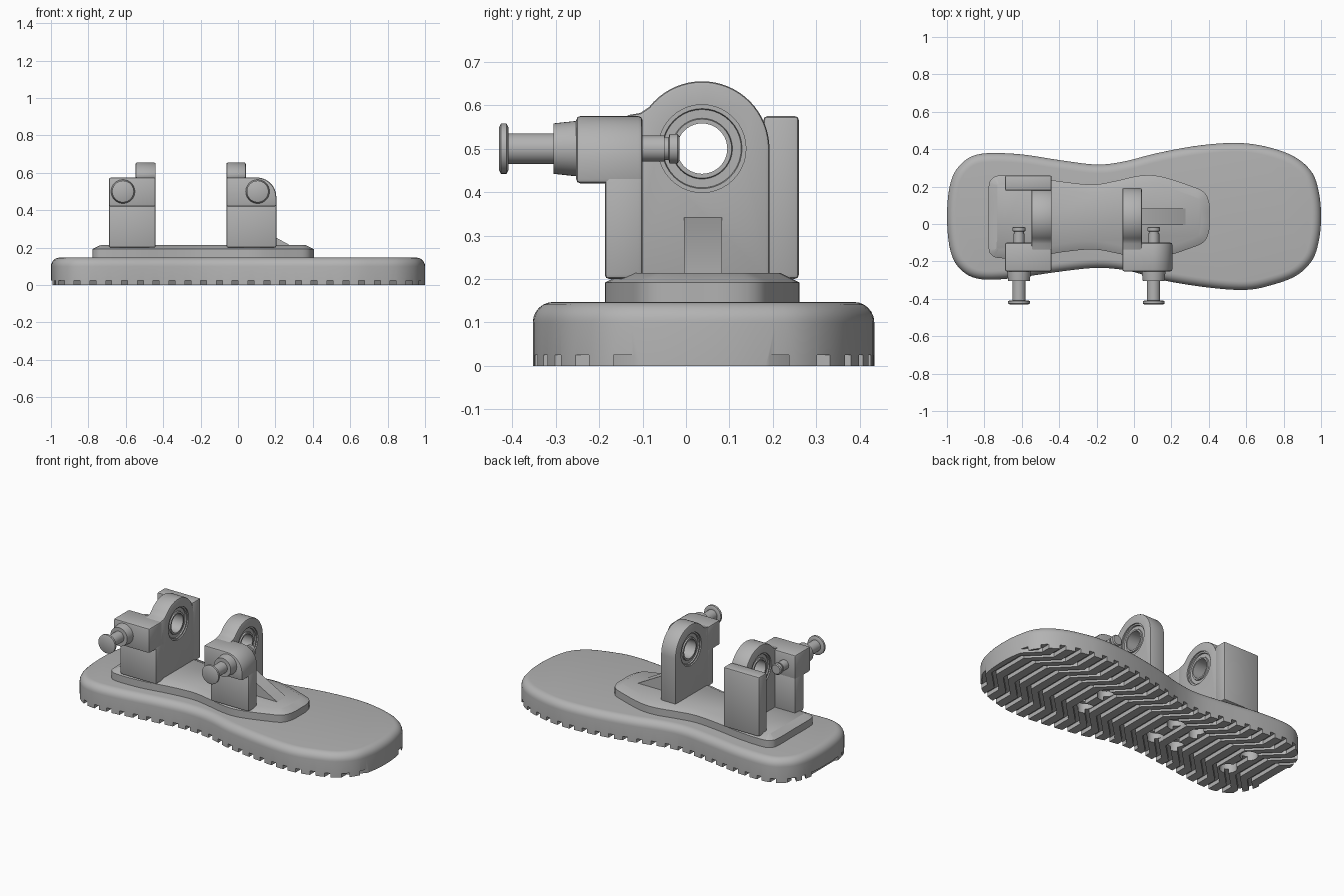
import bpy, bmesh, math
from mathutils import Vector

cube = bpy.data.objects.get("Cube")
if cube:
    bpy.data.objects.remove(cube, do_unlink=True)

grey = bpy.data.materials.new("plain grey")
grey.use_nodes = True
grey.diffuse_color = (0.45, 0.45, 0.45, 1)
grey.node_tree.nodes["Principled BSDF"].inputs["Base Color"].default_value = (0.45, 0.45, 0.45, 1)


def finish(bm, name):
    bmesh.ops.recalc_face_normals(bm, faces=bm.faces)
    mesh = bpy.data.meshes.new(name)
    bm.to_mesh(mesh)
    bm.free()
    mesh.materials.append(grey)
    ob = bpy.data.objects.new(name, mesh)
    bpy.context.collection.objects.link(ob)
    return ob


def activate(ob):
    bpy.ops.object.select_all(action='DESELECT')
    ob.select_set(True)
    bpy.context.view_layer.objects.active = ob


def smooth(ob):
    activate(ob)
    bpy.ops.object.shade_smooth_by_angle(angle=math.radians(35))


def bevel(ob, width, segments=2):
    mod = ob.modifiers.new("Bevel", 'BEVEL')
    mod.width = width
    mod.segments = segments
    mod.limit_method = 'ANGLE'
    mod.angle_limit = math.radians(40)
    activate(ob)
    bpy.ops.object.modifier_apply(modifier=mod.name)


def cut(ob, cutter):
    mod = ob.modifiers.new("Cut", 'BOOLEAN')
    mod.operation = 'DIFFERENCE'
    mod.solver = 'EXACT'
    mod.object = cutter
    activate(ob)
    bpy.ops.object.modifier_apply(modifier=mod.name)
    bpy.data.objects.remove(cutter, do_unlink=True)


def place(axis, a, b, t):
    return {'x': (t, a, b), 'y': (a, t, b), 'z': (a, b, t)}[axis]


def add_rings(bm, rings, capped=True):
    """Skin a list of equal-length point loops."""
    loops = [[bm.verts.new(p) for p in ring] for ring in rings]
    n = len(loops[0])
    pairs = list(zip(loops, loops[1:])) if capped else list(zip(loops, loops[1:] + loops[:1]))
    for low, high in pairs:
        for i in range(n):
            j = (i + 1) % n
            bm.faces.new((low[i], low[j], high[j], high[i]))
    if capped:
        bm.faces.new(loops[0][::-1])
        bm.faces.new(loops[-1])


def prism(name, points, axis, lo, hi):
    bm = bmesh.new()
    add_rings(bm, [[place(axis, a, b, t) for a, b in points] for t in (lo, hi)])
    return finish(bm, name)


def box(name, x0, x1, y0, y1, z0, z1):
    return prism(name, [(x0, y0), (x1, y0), (x1, y1), (x0, y1)], 'z', z0, z1)


def lathe(name, profile, axis, centre, capped=True, n=40):
    """Turn (position, radius) pairs around an axis."""
    bm = bmesh.new()
    add_rings(bm, [[place(axis, centre[0] + r * math.cos(2 * math.pi * i / n),
                          centre[1] + r * math.sin(2 * math.pi * i / n), t)
                    for i in range(n)] for t, r in profile], capped)
    return finish(bm, name)


def arc(cx, cy, r, start, end, n):
    angles = [math.radians(start + (end - start) * i / n) for i in range(n + 1)]
    return [(cx + r * math.cos(a), cy + r * math.sin(a)) for a in angles]


def closed_curve(points, steps=5):
    """Smooth closed spline through the points."""
    p = [Vector(q) for q in points]
    n = len(p)
    out = []
    for i in range(n):
        a, b, c, d = (p[(i + k) % n] for k in (-1, 0, 1, 2))
        for s in range(steps):
            t = s / steps
            out.append(0.5 * (2 * b + (c - a) * t + (2 * a - 5 * b + 4 * c - d) * t * t
                              + (3 * b - a - 3 * c + d) * t ** 3))
    return out


def slab(name, outline, levels):
    """Stack an outline (counter-clockwise) at (height, inset) levels."""
    n = len(outline)
    rings = []
    for z, inset in levels:
        ring = []
        for i, p in enumerate(outline):
            d = (outline[(i + 1) % n] - outline[i - 1]).normalized()
            ring.append((p.x - d.y * inset, p.y + d.x * inset, z))
        rings.append(ring)
    bm = bmesh.new()
    add_rings(bm, rings)
    return finish(bm, name)


# Sole with a rounded upper edge
sole_line = closed_curve([
    (-1, .04), (-.98, -.15), (-.92, -.25), (-.82, -.295), (-.65, -.29), (-.4, -.255),
    (-.2, -.235), (-.03, -.25), (.15, -.3), (.4, -.34), (.6, -.352), (.74, -.325),
    (.87, -.275), (.955, -.19), (.99, -.08), (1, .04), (.99, .16), (.955, .27),
    (.87, .352), (.74, .405), (.57, .433), (.35, .42), (.12, .378), (-.05, .335),
    (-.2, .318), (-.4, .342), (-.62, .374), (-.82, .375), (-.92, .325), (-.98, .225)])
sole = slab("sole", sole_line, [(0, 0), (.1, 0)] + [
    (.1 + .047 * math.sin(a), .047 * (1 - math.cos(a)))
    for a in (math.pi / 2 * k / 6 for k in range(1, 7))])

# Zigzag tread grooves
MID = .037
tread = bmesh.new()
for k in range(-4, 25):
    x = -.86 + .0845 * k
    path = [(x, MID - .6), (x, MID - .24), (x + .12, MID - .12),
            (x + .12, MID + .12), (x, MID + .24), (x, MID + .6)]
    loop = [(a - .016, b) for a, b in path] + [(a + .016, b) for a, b in path[::-1]]
    add_rings(tread, [[(a, b, z) for a, b in loop] for z in (-.05, .025)])
cut(sole, finish(tread, "tread_cutter"))

# Screw recesses in the underside
for x in (.31, -.2, -.35, -.73):
    for side in (-1, 1):
        cut(sole, lathe("recess_cutter", [(-.05, .05), (.06, .05), (.0601, .028), (.1, .028)],
                        'z', (x, MID + side * .09), n=24))
smooth(sole)

# Mounting plate with a chamfered top
plate_line = closed_curve([
    (-.778, .04), (-.778, -.12), (-.762, -.165), (-.71, -.183), (-.55, -.178), (-.38, -.15),
    (-.22, -.136), (-.1, -.155), (.03, -.183), (.14, -.18), (.3, -.13), (.375, -.095),
    (.403, -.03), (.405, .04), (.403, .11), (.375, .17), (.3, .205), (.14, .255),
    (.03, .258), (-.1, .23), (-.22, .211), (-.38, .226), (-.55, .252), (-.71, .26),
    (-.762, .24), (-.778, .19)], 4)
smooth(slab("mounting_plate", plate_line, [(.14, 0), (.192, 0), (.214, .045)]))


# Bearing brackets, each with an upright, post, clamp block, bearing and pin
def bracket(name, x0, x1, depth, pin_x, back_y):
    shape = [(-.14, .2), (back_y, .2), (back_y, .5)]
    shape += arc(MID, .5, .155, 4, 142, 24) + [(-.105, .582), (-.14, .576)]
    upright = prism(name + "_upright", shape, 'x', x0, x1)
    bevel(upright, .008)
    cut(upright, lathe("bore_cutter", [(x0 - .1, .101), (x1 + .1, .101)], 'x', (MID, .5)))
    smooth(upright)

    # Bearing: raised races with a sunken seal between them
    a, b = x0 + .008, x1 - .008
    smooth(lathe(name + "_bearing", [
        (a, .058), (a, .068), (a + .008, .07), (a + .008, .09), (a, .092), (a, .102),
        (b, .102), (b, .092), (b - .008, .09), (b - .008, .07), (b, .068), (b, .058)],
        'x', (MID, .5), capped=False))

    # Spring pin
    smooth(lathe(name + "_pin", [
        (-.43, .05), (-.426, .058), (-.413, .058), (-.409, .05), (-.409, .035), (-.305, .035),
        (-.305, .058), (-.25, .064), (-.24, .064), (-.24, .03), (-.05, .03), (-.05, .026),
        (-.04, .026), (-.038, .034), (-.02, .034), (-.015, .028)], 'y', (pin_x, .5)))


bracket("toe", -.062, .042, .26, .105, .192)
bracket("heel", -.548, -.44, .25, -.615, .192)

# Toe post and its round-shouldered clamp block
toe_post = box("toe_post", -.062, .205, -.187, -.1, .2, .44)
toe_block = prism("toe_clamp_block", [(-.062, .42), (.205, .42)]
                  + arc(.1, .47, .105, 0, 90, 10) + [(-.062, .575)], 'y', -.253, -.1)
# Heel post, clamp block and rear wall
heel_post = box("heel_post", -.69, -.44, -.187, -.1, .2, .44)
heel_block = box("heel_clamp_block", -.69, -.44, -.253, -.1, .42, .575)
heel_wall = box("heel_rear_wall", -.69, -.44, .178, .26, .2, .575)
for part in (toe_post, toe_block, heel_post, heel_block, heel_wall):
    bevel(part, .01)
    smooth(part)

# Sloping rib ahead of the toe upright
rib = prism("toe_rib", [(.03, .2), (.28, .2), (.28, .212), (.042, .342), (.03, .342)],
            'x', 0, 1)
bpy.data.objects.remove(rib, do_unlink=True)
rib = prism("toe_rib", [(.03, .2), (.28, .2), (.28, .212), (.042, .342), (.03, .342)],
            'y', -.005, .083)
smooth(rib)
